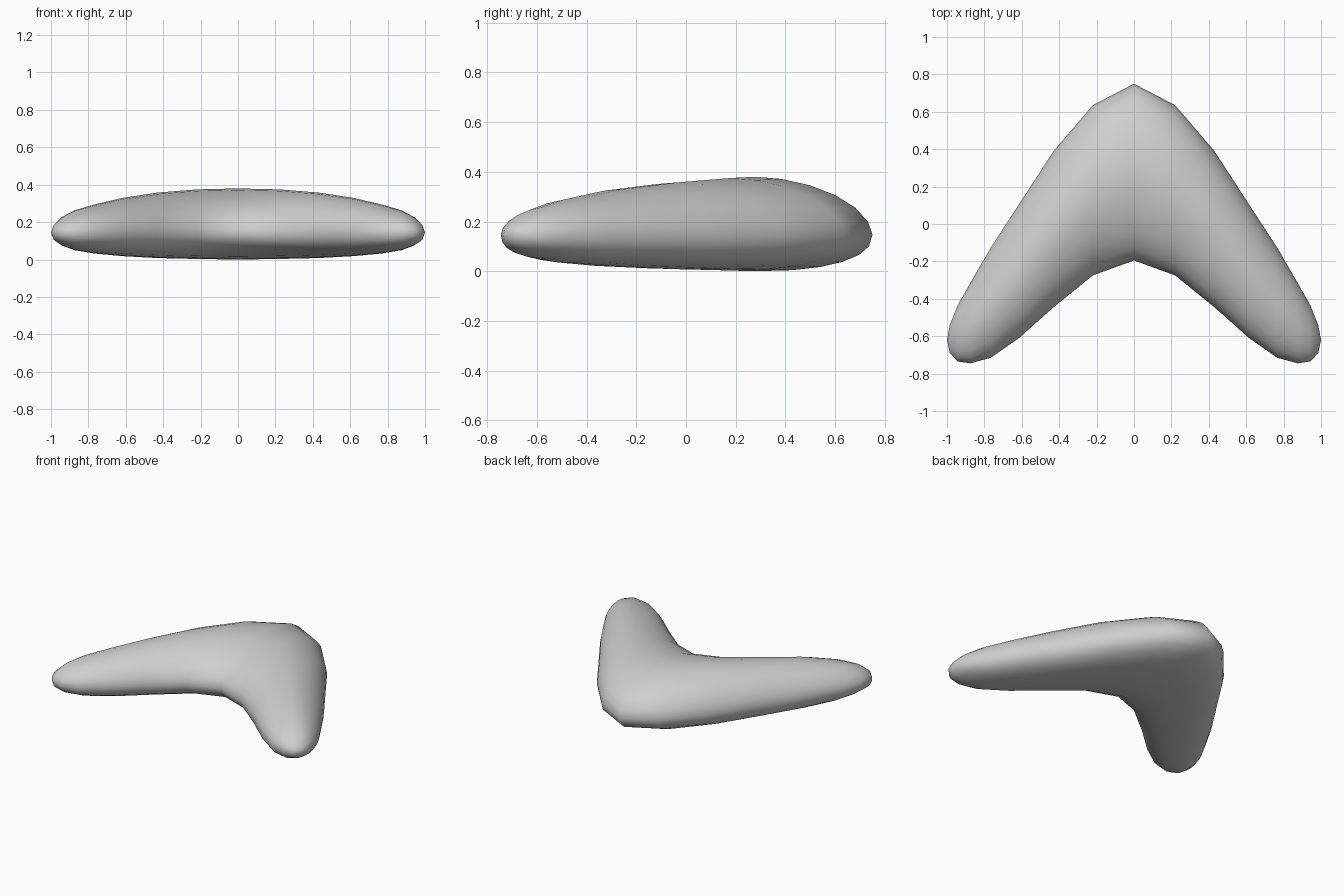
import bpy, bmesh, math

cube = bpy.data.objects.get("Cube")
if cube:
    bpy.data.objects.remove(cube, do_unlink=True)

# Single plain grey
grey = bpy.data.materials.new("light grey")
grey.use_nodes = True
colour = (0.62, 0.62, 0.62, 1)
grey.diffuse_color = colour
grey.node_tree.nodes["Principled BSDF"].inputs["Base Color"].default_value = colour

# Cross-sections of one arm: x, outer y, inner y, top z, bottom z
STATIONS = [
    (0.00, 0.75, -0.195, 0.38, 0.00),
    (0.22, 0.635, -0.275, 0.375, 0.003),
    (0.43, 0.39, -0.445, 0.358, 0.008),
    (0.615, 0.105, -0.61, 0.33, 0.018),
    (0.765, -0.125, -0.715, 0.295, 0.032),
    (0.875, -0.315, -0.745, 0.263, 0.05),
    (0.943, -0.435, -0.735, 0.226, 0.076),
    (0.985, -0.54, -0.69, 0.185, 0.105),
]
TIP = (1.0, -0.62, 0.145)
EDGE_Z = 0.147
SIDES = 24


def spow(value, power):
    return math.copysign(abs(value) ** power, value)


def section(bm, x, outer, inner, top, bottom):
    """Rounded section: gently crowned above, fuller and flatter below."""
    ring = []
    for i in range(SIDES):
        a = math.tau * i / SIDES
        upper = math.sin(a) >= 0
        power = 1.1 if upper else 0.85
        height = top - EDGE_Z if upper else EDGE_Z - bottom
        y = (outer + inner) / 2 + (outer - inner) / 2 * spow(math.cos(a), power)
        ring.append(bm.verts.new((x, y, EDGE_Z + height * spow(math.sin(a), power))))
    return ring


# Loft one arm and close its tip
bm = bmesh.new()
rings = [section(bm, *s) for s in STATIONS]
for a, b in zip(rings, rings[1:]):
    for i in range(SIDES):
        j = (i + 1) % SIDES
        bm.faces.new((a[i], a[j], b[j], b[i]))
tip = bm.verts.new(TIP)
last = rings[-1]
for i in range(SIDES):
    bm.faces.new((last[i], last[(i + 1) % SIDES], tip))
bmesh.ops.recalc_face_normals(bm, faces=bm.faces)
mesh = bpy.data.meshes.new("curved_wing")
bm.to_mesh(mesh)
bm.free()
mesh.materials.append(grey)
mesh.shade_smooth()

# Mirror into the full bent shape
wing = bpy.data.objects.new("curved_wing", mesh)
bpy.context.collection.objects.link(wing)
mirror = wing.modifiers.new("Mirror", 'MIRROR')
mirror.use_clip = True
mirror.merge_threshold = 0.001
